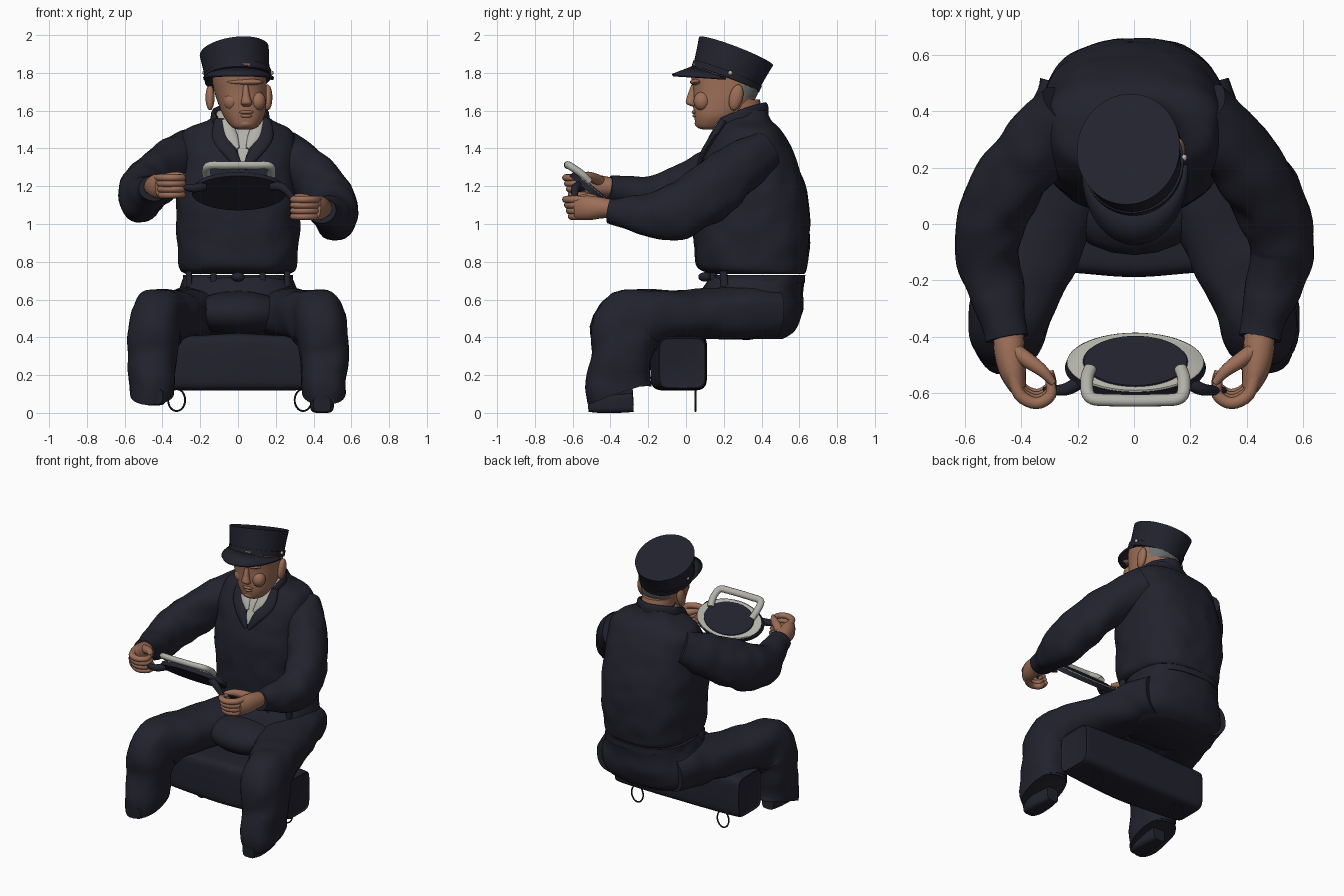
import bpy, bmesh, math
from mathutils import Vector, Matrix, noise

X, Y, Z = Vector((1, 0, 0)), Vector((0, 1, 0)), Vector((0, 0, 1))


def material(name, rgb):
    m = bpy.data.materials.new(name)
    m.diffuse_color = (*rgb, 1)
    return m


NAVY = material("navy cloth", (0.016, 0.016, 0.027))
SKIN = material("skin", (0.33, 0.155, 0.095))
WHITE = material("pale grey", (0.44, 0.44, 0.39))
HAIR = material("grey hair", (0.15, 0.16, 0.16))


def finish(name, bm, *mats):
    bmesh.ops.recalc_face_normals(bm, faces=bm.faces)
    me = bpy.data.meshes.new(name)
    bm.to_mesh(me)
    bm.free()
    for m in mats:
        me.materials.append(m)
    ob = bpy.data.objects.new(name, me)
    bpy.context.collection.objects.link(ob)
    return ob


def spline(pts, steps):
    """Catmull-Rom through tuples of any length."""
    out = []
    for i in range(len(pts) - 1):
        a, b, c, d = pts[max(i - 1, 0)], pts[i], pts[i + 1], pts[min(i + 2, len(pts) - 1)]
        for k in range(steps):
            t = k / steps
            out.append([0.5 * (2 * q + (r - p) * t + (2 * p - 5 * q + 4 * r - s) * t * t
                               + (3 * q - p - 3 * r + s) * t ** 3) for p, q, r, s in zip(a, b, c, d)])
    return out + [list(pts[-1])]


def sweep(name, pts, mat, ref=X, fixed=None, n=32, steps=6, p=2.0, amp=0.0, rule=None):
    """Skin superellipse sections (x, y, z, r_along_ref, r_across) along a smooth path."""
    rings, bm, rows = spline(pts, steps), bmesh.new(), []
    for i, q in enumerate(rings):
        c = Vector(q[:3])
        t = fixed or (Vector(rings[min(i + 1, len(rings) - 1)][:3]) - Vector(rings[max(i - 1, 0)][:3])).normalized()
        v = t.cross(ref).normalized()
        u = v.cross(t)
        row = []
        for j in range(n):
            a = math.tau * j / n
            ca, sa = math.cos(a), math.sin(a)
            o = (u * (q[3] * math.copysign(abs(ca) ** (2 / p), ca))
                 + v * (q[4] * math.copysign(abs(sa) ** (2 / p), sa)))
            if amp:  # cloth folds
                o *= 1 + amp * noise.noise((c + o) * 9)
            row.append(bm.verts.new(c + o))
        rows.append(row)
    for r, s in zip(rows, rows[1:]):
        for j in range(n):
            bm.faces.new((r[j], r[(j + 1) % n], s[(j + 1) % n], s[j]))
    bm.faces.new(rows[0][::-1])
    bm.faces.new(rows[-1])
    mats = [mat]
    if rule:
        mats.append(rule[0])
        for f in bm.faces:
            f.material_index = int(rule[1](f.calc_center_median()))
    return finish(name, bm, *mats)


def ball(name, loc, size, mat, rot=0):
    bm = bmesh.new()
    bmesh.ops.create_uvsphere(bm, u_segments=20, v_segments=12, radius=1)
    bm.transform(Matrix.Translation(loc) @ Matrix.Rotation(rot, 4, 'X') @ Matrix.Diagonal((*size, 1)))
    return finish(name, bm, mat)


# --- trousers: pelvis, lap, legs, shoes
sweep("trouser_seat", [(0, .34, .39, .24, .17), (0, .33, .44, .33, .25), (0, .325, .54, .35, .29),
      (0, .35, .65, .31, .27), (0, .385, .73, .285, .245)], NAVY, fixed=Z, p=2.5, n=48, amp=.04)
ball("trouser_lap", (0, .08, .53), (.26, .19, .115), NAVY)
for s, side in ((1, "right"), (-1, "left")):
    leg = [(.17, .47, .53, .17, .13), (.22, .30, .53, .18, .14), (.30, .05, .52, .17, .13),
           (.38, -.16, .51, .155, .14), (.435, -.305, .46, .14, .19), (.455, -.34, .30, .13, .16),
           (.455, -.36, .15, .12, .172), (.455, -.352, .105, .117, .175)]
    sweep(side + "_trouser_leg", [(s * q[0], *q[1:]) for q in leg], NAVY, p=2.4, amp=.08)
    z = 0.0 if s > 0 else .04
    sweep(side + "_shoe", [(s * .445, -.52, z + .045, .045, .04), (s * .445, -.46, z + .05, .062, .05),
          (s * .445, -.36, z + .05, .058, .05), (s * .445, -.28, z + .055, .045, .05)], NAVY, p=4)

# --- jacket body, with the shirt showing in the neck opening
sweep("jacket", [(0, .39, .735, .275, .235), (0, .35, .775, .31, .29), (0, .35, .95, .325, .31),
      (0, .34, 1.15, .33, .30), (0, .335, 1.30, .32, .265), (0, .335, 1.42, .315, .215),
      (0, .335, 1.50, .28, .165), (.01, .32, 1.55, .17, .13), (.015, .315, 1.60, .12, .115)],
      NAVY, fixed=Z, p=2.5, n=80, steps=8, amp=.035,
      rule=(WHITE, lambda c: c.y < .3 and c.z > 1.3 and abs(c.x - .025) < (c.z - 1.3) * .5))
sweep("belt", [(0, .38, .69, .292, .25), (0, .38, .73, .292, .25)], NAVY, fixed=Z, p=2.5, n=48, steps=1)
for x in (-.26, -.13, 0, .13, .26):
    sweep("belt_loop", [(x, .135 + x * x, .67, .016, .02), (x, .13 + x * x, .75, .016, .02)],
          NAVY, fixed=Z, p=5, n=16, steps=1)
ball("belt_buckle", (0, .10, .72), (.035, .035, .025), NAVY)

# --- collar: band behind the neck, lapels and shirt points
sweep("collar_band", [(-.115, .20, 1.53, .035, .015), (-.12, .32, 1.57, .045, .018), (.01, .42, 1.60, .045, .018),
      (.14, .32, 1.57, .045, .018), (.145, .20, 1.53, .035, .015)], NAVY, ref=Z, n=16)
for s in (1, -1):
    sweep("lapel", [(.025 + s * .12, .20, 1.55, .03, .02), (.025 + s * .115, .145, 1.46, .045, .02),
          (.025 + s * .06, .092, 1.37, .035, .018), (.025 + s * .01, .066, 1.29, .012, .012)], NAVY, n=16)
    sweep("shirt_point", [(.025 + s * .09, .19, 1.55, .03, .015), (.025 + s * .06, .135, 1.46, .035, .014),
          (.025 + s * .025, .105, 1.40, .01, .008)], WHITE, n=12)

# --- sleeves and closed hands (the left side is held higher)
for s, side in ((1, "right"), (-1, "left")):
    h = 0 if s > 0 else 1
    arm = [(.23, .40, 1.38, .12, .12, .01), (.36, .26, 1.28, .125, .145, .03), (.47, .10, 1.15, .125, .155, .06),
           (.52, -.07, 1.06, .118, .145, .09), (.495, -.22, 1.05, .10, .11, .10),
           (.46, -.34, 1.06, .08, .078, .12), (.447, -.405, 1.07, .075, .065, .12)]
    sweep(side + "_sleeve", [(s * x, y, z + h * d, a, b) for x, y, z, a, b, d in arm], NAVY, steps=8, amp=.12)
    dz = .115 * h

    def put(points):
        return [(s * q[0], q[1], q[2] + dz, *q[3:]) for q in points]
    sweep(side + "_palm", put([(.445, -.36, 1.075, .052, .045), (.442, -.44, 1.085, .055, .055),
          (.43, -.52, 1.085, .048, .065), (.41, -.585, 1.085, .03, .058)]), SKIN, n=20)
    for k in range(4):
        z, d = 1.04 + .03 * k, .01 * (3 - k)
        sweep(side + "_finger", put([(.43, -.53 + d, z, .019, .022), (.405, -.605 + d, z, .02, .022),
              (.345, -.635 + d, z, .019, .021), (.295, -.605 + d, z, .018, .02),
              (.30, -.55 + d, z, .014, .015)]), SKIN, ref=Z, n=12, steps=4)
    sweep(side + "_thumb", put([(.435, -.44, 1.10, .03, .028), (.38, -.48, 1.125, .028, .028),
          (.325, -.52, 1.14, .022, .022), (.285, -.565, 1.14, .012, .012)]), SKIN, ref=Z, n=14)
    sweep(side + "_grip", [(s * .18, -.55, 1.20, .025, .025), (s * .24, -.585, 1.19, .022, .022),
          (s * .32, -.59, 1.10 + dz * .9, .012, .012)], NAVY, ref=Z, n=12)

# --- neck, head and face
sweep("neck", [(.015, .31, 1.44, .11, .10), (.015, .30, 1.55, .105, .115), (.015, .27, 1.66, .11, .12)],
      SKIN, fixed=Z)
sweep("head", [(.035, .125, 1.500, .035, .035), (.035, .135, 1.515, .07, .078), (.032, .165, 1.57, .108, .122),
      (.022, .195, 1.64, .128, .158), (.012, .21, 1.71, .14, .175), (.005, .205, 1.79, .145, .178),
      (.0, .20, 1.85, .135, .165)], SKIN, fixed=Z, p=2.3, n=48, steps=8,
      rule=(HAIR, lambda c: c.y > .31 and c.z > 1.67))
sweep("nose", [(.04, .045, 1.735, .014, .018), (.043, .03, 1.68, .02, .023), (.045, .025, 1.64, .03, .026),
      (.045, .045, 1.622, .018, .014)], SKIN, fixed=Z, n=14)
ball("brow", (.035, .055, 1.752), (.10, .034, .018), SKIN)
ball("upper_lip", (.042, .05, 1.592), (.04, .02, .011), SKIN)
ball("lower_lip", (.042, .052, 1.572), (.034, .018, .01), SKIN)
ball("chin", (.038, .08, 1.532), (.045, .034, .026), SKIN)
for s in (1, -1):
    ball("cheek", (.035 + s * .07, .085, 1.65), (.042, .045, .05), SKIN)
    ball("ear", (.005 + s * .153, .265, 1.67), (.024, .036, .07), SKIN, -.25)

# --- cap: sloped crown, band, peak, side buttons
sweep("cap_crown", [(0, .21, 1.77, .17, .185), (-.01, .237, 1.842, .176, .196), (-.02, .265, 1.915, .184, .21)],
      NAVY, n=48, steps=4)
sweep("cap_band", [(0, .208, 1.765, .176, .191), (-.003, .22, 1.797, .179, .194)], NAVY, n=48, steps=1)
bm = bmesh.new()
rows = []
for k in range(25):
    a = math.pi * k / 24
    c, sn = math.cos(a), math.sin(a)
    p = Vector((.003 + .172 * c, .21 - .172 * sn, 1.77 + .06 * sn))
    rows.append([bm.verts.new(p + Vector((.014 * c * f, -.11 * sn ** .8 * f, -.042 * sn * f))) for f in (0, .5, 1)])
for r, q in zip(rows, rows[1:]):
    for i in (0, 1):
        bm.faces.new((r[i], r[i + 1], q[i + 1], q[i]))
peak = finish("cap_peak", bm, NAVY)
mod = peak.modifiers.new("thickness", 'SOLIDIFY')
mod.thickness, mod.offset = .014, 0
for s in (1, -1):
    ball("cap_button", (s * .178, .235, 1.80), (.01, .012, .012), WHITE)

# --- held plate, tilted towards the sitter, with pale rim and front handle
tilt = Matrix.Translation((.005, -.5, 1.175)) @ Matrix.Rotation(math.radians(-40), 4, 'X')
for name, rx, ry, z0, dep, mat in (("plate", .25, .142, 0, .03, NAVY), ("plate_rim", .243, .137, .017, .006, WHITE),
                                   ("plate_inlay", .188, .118, .021, .008, NAVY)):
    bm = bmesh.new()
    bmesh.ops.create_cone(bm, cap_ends=True, segments=48, radius1=1, radius2=.97, depth=1)
    bm.transform(tilt @ Matrix.Translation((0, 0, z0)) @ Matrix.Diagonal((rx, ry, dep, 1)))
    finish(name, bm, mat)
handle = [(-.16, -.04, .03), (-.172, -.10, .035), (-.16, -.172, .028), (-.08, -.182, .024), (.08, -.182, .024),
          (.16, -.172, .028), (.172, -.10, .035), (.16, -.04, .03)]
sweep("plate_handle", [(*(tilt @ Vector(q)), .02, .023) for q in handle], WHITE, ref=Vector((0, .64, .77)), n=14)

# --- cushion box under the sitter, with two hanging wire rings
sweep("seat_box", [(-.48, -.02, .265, .125, .115), (-.46, -.022, .265, .14, .13), (-.2, -.032, .265, .147, .142),
      (0, -.038, .27, .152, .15), (.2, -.032, .265, .147, .142), (.46, -.022, .265, .14, .13),
      (.48, -.02, .265, .125, .115)], NAVY, ref=Z, fixed=X, p=6, n=48)
for x in (-.325, .345):
    sweep("wire_ring", [(x + .045 * math.sin(a), .05, .068 + .058 * math.cos(a), .005, .005)
          for a in (math.tau * k / 16 for k in range(17))], NAVY, ref=Y, n=8, steps=2)

# --- smooth shading, keeping hard edges
bpy.ops.object.select_all(action='SELECT')
bpy.context.view_layer.objects.active = peak
bpy.ops.object.shade_smooth_by_angle(angle=math.radians(45))
